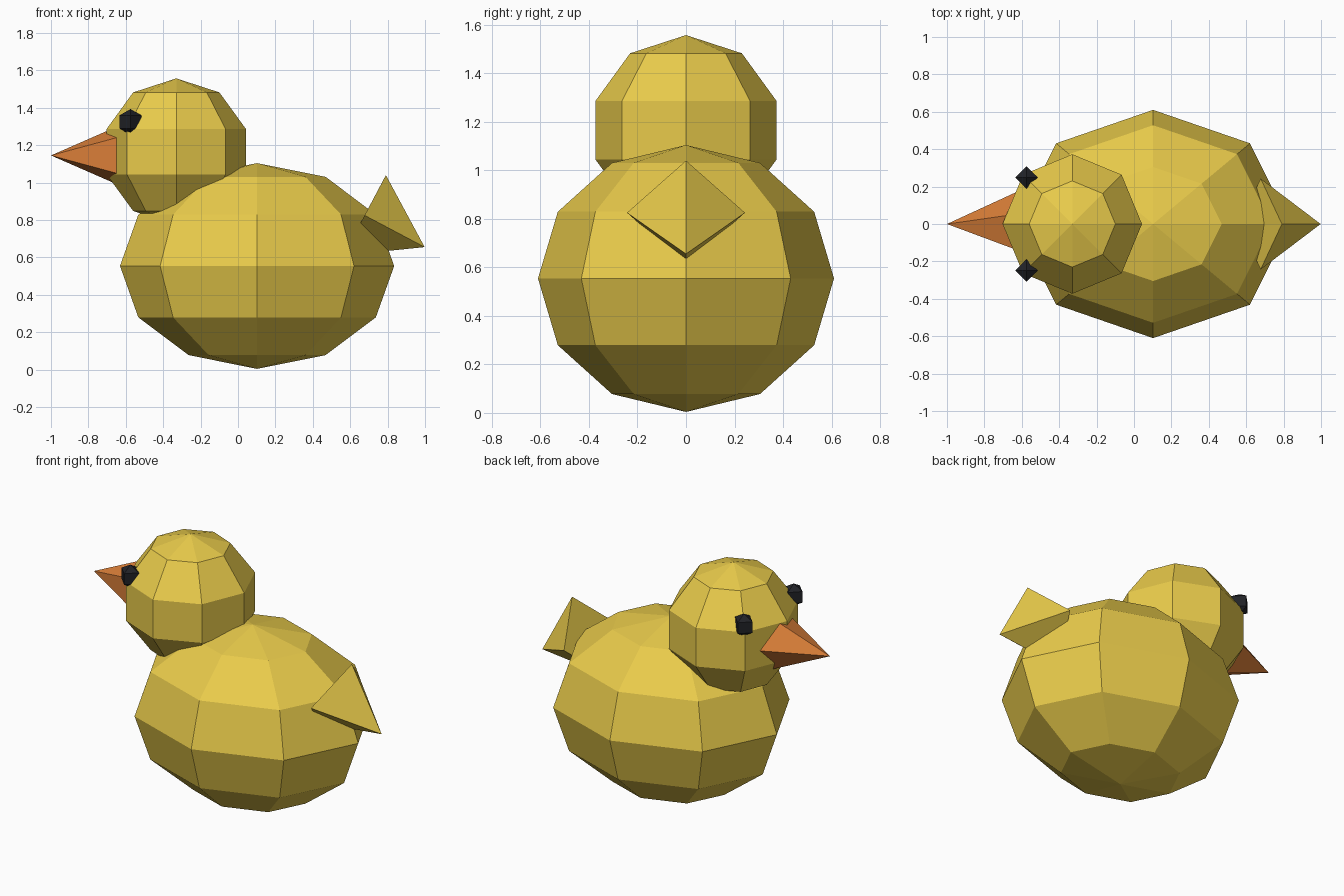
import bpy
from math import tau
from mathutils import Vector, Matrix

if "Cube" in bpy.data.objects:
    bpy.data.objects.remove(bpy.data.objects["Cube"])


def material(name, rgb):
    m = bpy.data.materials.new(name)
    m.diffuse_color = (*rgb, 1)
    m.use_nodes = True
    m.node_tree.nodes["Principled BSDF"].inputs["Base Color"].default_value = m.diffuse_color
    return m


yellow = material("yellow", (0.82, 0.60, 0.07))
orange = material("orange", (0.70, 0.21, 0.04))
black = material("black", (0.015, 0.016, 0.02))


def ball(name, centre, radii, segments, rings, mat):
    bpy.ops.mesh.primitive_uv_sphere_add(segments=segments, ring_count=rings,
                                         radius=1, location=centre)
    ob = bpy.context.object
    ob.name = name
    ob.scale = radii
    ob.data.materials.append(mat)
    return ob


def spike(name, base, tip, corner, sides, mat):
    """Cone from base centre to tip; corner is the offset of the first base corner."""
    base, tip, corner = Vector(base), Vector(tip), Vector(corner)
    axis = (tip - base).normalized()
    ring = [base + Matrix.Rotation(tau * i / sides, 3, axis) @ corner
            for i in range(sides)]
    faces = [(i, (i + 1) % sides, sides) for i in range(sides)]
    faces.append(tuple(reversed(range(sides))))
    mesh = bpy.data.meshes.new(name)
    mesh.from_pydata(ring + [tip], [], faces)
    mesh.materials.append(mat)
    ob = bpy.data.objects.new(name, mesh)
    bpy.context.collection.objects.link(ob)
    return ob


# Body and head
ball("body", (0.102, 0, 0.554), (0.733, 0.61, 0.55), 8, 6, yellow)
ball("head", (-0.33, 0, 1.165), (0.392, 0.392, 0.392), 8, 5, yellow)

# Eyes
for side, label in ((-1, "right"), (1, "left")):
    ball("eye_" + label, (-0.575, side * 0.248, 1.324), (0.069, 0.069, 0.069),
         4, 3, black)

# Five-sided beak and four-sided tail
spike("beak", (-0.6, 0, 1.145), (-1, 0, 1.145), (0, 0.184, 0), 5, orange)
spike("tail", (0.677, 0, 0.825), (0.998, 0, 0.655), (0, 0.243, 0), 4, yellow)
